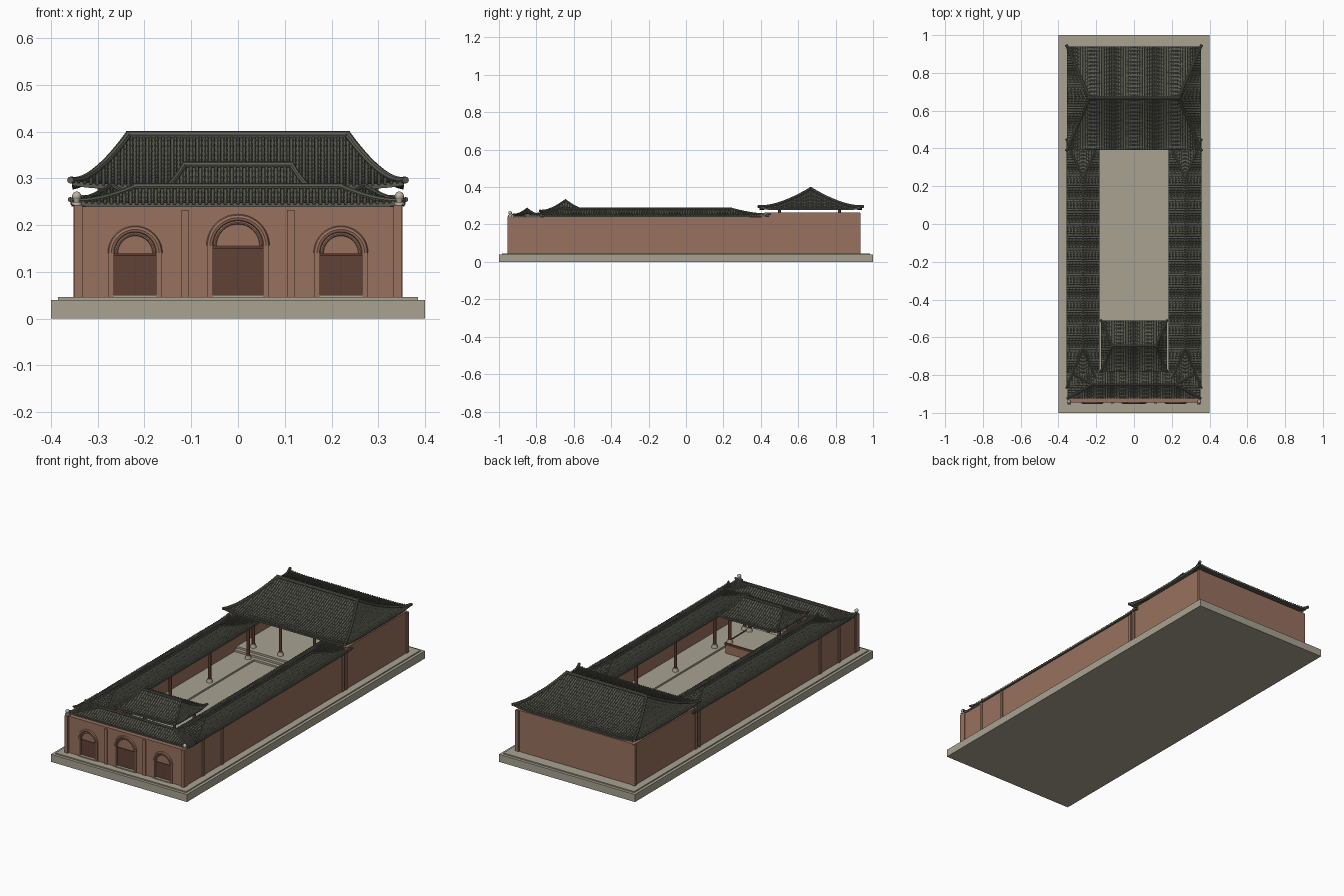
import bpy, bmesh, math
from mathutils import Vector, Matrix

if "Cube" in bpy.data.objects:
    bpy.data.objects.remove(bpy.data.objects["Cube"])


def mat(name, c):
    m = bpy.data.materials.new(name)
    m.diffuse_color = (*c, 1)
    m.use_nodes = True
    m.node_tree.nodes["Principled BSDF"].inputs["Base Color"].default_value = m.diffuse_color
    return m


WALL = mat("brick_red_wall", (.314, .165, .114))
STONE = mat("pale_stone", (.392, .362, .283))
TILE = mat("grey_roof_tile", (.107, .109, .084))
DOOR = mat("dark_door_wood", (.116, .055, .038))
TIMBER = mat("red_brown_timber", (.110, .042, .027))
PALE = mat("finial_stone", (.50, .47, .40))


def finish(name, bm, m, smooth=False):
    me = bpy.data.meshes.new(name)
    bmesh.ops.recalc_face_normals(bm, faces=bm.faces)
    bm.to_mesh(me)
    bm.free()
    me.materials.append(m)
    ob = bpy.data.objects.new(name, me)
    bpy.context.collection.objects.link(ob)
    if smooth:
        bpy.ops.object.select_all(action='DESELECT')
        ob.select_set(True)
        bpy.context.view_layer.objects.active = ob
        bpy.ops.object.shade_smooth_by_angle(angle=math.radians(40))
    return ob


def boxes(name, m, items):
    """Each item is x0, x1, y0, y1, z0, z1."""
    bm = bmesh.new()
    for x0, x1, y0, y1, z0, z1 in items:
        M = Matrix.Translation(((x0+x1)/2, (y0+y1)/2, (z0+z1)/2)) @ Matrix.Diagonal((abs(x1-x0), abs(y1-y0), z1-z0, 1))
        bmesh.ops.create_cube(bm, size=1, matrix=M)
    return finish(name, bm, m)


def mirror(items):
    return items + [(-b, -a, c, d, e, f) for a, b, c, d, e, f in items]


def cone(bm, x, y, z0, z1, r0, r1, n=12):
    bmesh.ops.create_cone(bm, cap_ends=True, segments=n, radius1=r0, radius2=r1, depth=z1-z0,
                          matrix=Matrix.Translation((x, y, (z0+z1)/2)))


def sweep(bm, pts, r, ref=Vector((0, 0, 1)), n=8):
    rings = []
    for i, p in enumerate(pts):
        d = pts[min(i+1, len(pts)-1)] - pts[max(i-1, 0)]
        side = d.cross(ref).normalized()
        up = side.cross(d).normalized()
        rings.append([bm.verts.new(p + side*r*math.cos(2*math.pi*k/n) + up*r*math.sin(2*math.pi*k/n)) for k in range(n)])
    for a, b in zip(rings, rings[1:]):
        for k in range(n):
            bm.faces.new((a[k], a[(k+1) % n], b[(k+1) % n], b[k]))
    bm.faces.new(rings[0])
    bm.faces.new(rings[-1])


def roof(name, cx, cy, xe, ye, xr, z0, h, up, turn=0, tube=.006, step=.0135):
    """Curved hip roof: eave half sizes xe, ye; ridge half length xr."""
    T = Matrix.Translation((cx, cy, 0)) @ Matrix.Rotation(turn, 4, 'Z')
    lx = lambda t: xe + (xr - xe)*t
    ly = lambda t: ye*(1 - t)

    def point(k, a, t):
        half, out = (lx(t), ly(t)) if k % 2 == 0 else (ly(t), lx(t))
        s = min(1, abs(a)/half) if half > 1e-6 else 1
        z = z0 + h*max(t, 0)**1.55 + up*s**8*(1-t)**3
        return T @ Matrix.Rotation(k*math.pi/2, 4, 'Z') @ Vector((a, -out, z))

    # curved roof sheet
    bm = bmesh.new()
    NT, NS = 10, 24
    for k in range(4):
        g = [[bm.verts.new(point(k, (2*i/NS-1)*(lx(j/NT) if k % 2 == 0 else ly(j/NT)), j/NT))
              for i in range(NS+1)] for j in range(NT+1)]
        for j in range(NT):
            for i in range(NS):
                bm.faces.new((g[j][i], g[j][i+1], g[j+1][i+1], g[j+1][i]))
    bmesh.ops.remove_doubles(bm, verts=bm.verts, dist=1e-5)
    bmesh.ops.dissolve_degenerate(bm, edges=bm.edges, dist=1e-5)
    ob = finish(name + "_sheet", bm, TILE)
    sol = ob.modifiers.new("thickness", 'SOLIDIFY')
    sol.thickness, sol.offset = .007, -1

    # overlapping barrel tiles in rows down each slope
    bm = bmesh.new()
    for k in range(4):
        e, top, run = (xe, xr, ye) if k % 2 == 0 else (ye, 0, xe - xr)
        n = round(2*e/step)
        for i in range(n):
            a = -e + (i + .5)*2*e/n
            tm = min(1, (e - abs(a))/(e - top))
            ns = max(1, math.ceil(tm*run/.02))
            U = (T @ Matrix.Rotation(k*math.pi/2, 4, 'Z')).to_3x3() @ Vector((1, 0, 0))
            for j in range(ns):
                rings = []
                for t, r in ((tm*j/ns, .0050), (tm*(j+1)/ns, .0038)):
                    p = point(k, a, t)
                    rings.append([bm.verts.new(p + U*r*c + Vector((0, 0, r*s)))
                                  for c, s in ((-1, -.2), (-.55, .85), (.55, .85), (1, -.2))])
                lo, hi = rings
                for q in range(3):
                    bm.faces.new((lo[q], lo[q+1], hi[q+1], hi[q]))
                bm.faces.new(lo)
    finish(name + "_tiles", bm, TILE)

    # main ridge and four hip ridges
    bm = bmesh.new()
    lift = Vector((0, 0, tube*.5))
    sweep(bm, [T @ Vector((x, 0, z0 + h + tube*.5)) for x in (-xr-.004, -xr*.8, xr*.8, xr+.004)], tube*1.15)
    for k in range(4):
        for_t = [-.03 + 1.03*j/12 for j in range(13)]
        sweep(bm, [point(k, lx(t) if k % 2 == 0 else ly(t), t) + lift for t in for_t], tube)
    finish(name + "_ridges", bm, TILE, True)


# stone plinth, gallery floors and hall steps
boxes("plinth", STONE, [(-.4, .4, -1, 1, 0, .04), (-.385, .385, -.985, .985, .04, .046)])
boxes("gallery_floor", STONE, mirror([(.2, .33, -.92, .45, .046, .055)]))
boxes("hall_floor", STONE, [(-.33, .33, .46, .91, .046, .075), (-.33, .33, .44, .46, .046, .065),
                            (-.33, .33, .42, .44, .046, .055)])

# outer walls, the front one built around three doorways
F, B = -.945, -.92
front = [(.053, .175, F, B, .046, .24), (.265, .35, F, B, .046, .24), (.175, .265, F, B, .14, .24)]
boxes("front_wall", WALL, mirror(front) + [(-.053, .053, F, B, .156, .24)])
boxes("side_walls", WALL, mirror([(.33, .347, B, .42, .046, .24), (.33, .347, .42, .93, .046, .265)]))
boxes("back_wall", WALL, [(-.33, .33, .91, .928, .046, .265)])
boxes("front_pilasters", WALL, mirror([(.105, .121, -.951, F, .046, .232), (.333, .351, -.955, -.925, .046, .243)]))
boxes("side_pilasters", WALL, mirror([(.34, .352, y-.008, y+.008, .046, .238) for y in (-.79, -.63, .385)]
      + [(.335, .352, .915, .932, .046, .262), (.34, .352, .405, .421, .046, .262)]))

# doors, jambs, thresholds and arch mouldings
doors = [(-.22, .045, .057, .14), (0, .053, .066, .156), (.22, .045, .057, .14)]
boxes("doors", DOOR, [(x-w, x+w, -.937, -.925, .046, z) for x, w, o, z in doors])
boxes("door_leaf_gaps", TIMBER, [(x-.001, x+.001, -.939, -.937, .05, z) for x, w, o, z in doors])
boxes("door_lintels", TIMBER, [(x-w, x+w, -.944, -.937, z-.006, z) for x, w, o, z in doors])
boxes("door_jambs", WALL, [b for x, w, o, z in doors for b in
      ((x-o, x-w, -.950, F, .046, z), (x+w, x+o, -.950, F, .046, z))])
boxes("thresholds", STONE, [(x-w, x+w, -.952, -.93, .046, .051) for x, w, o, z in doors])
bm = bmesh.new()
for x, w, o, z in doors:
    for r, th in ((o-.006, .0075), (o-.016, .004)):
        sweep(bm, [Vector((x + r*math.cos(a), F, z + r*math.sin(a)))
                   for a in [math.pi*i/20 for i in range(21)]], th, Vector((0, 1, 0)))
finish("door_arches", bm, WALL, True)

# corner finials
bm = bmesh.new()
for s in (-1, 1):
    cone(bm, s*.345, -.94, .243, .25, .011, .011)
    cone(bm, s*.345, -.94, .25, .256, .006, .008)
    bmesh.ops.create_uvsphere(bm, u_segments=12, v_segments=8, radius=.01,
                              matrix=Matrix.Translation((s*.345, -.94, .262)))
finish("corner_finials", bm, PALE, True)

# stage under the small front roof
boxes("stage_base", WALL, [(-.16, .16, -.78, -.56, .046, .095)])
boxes("stage_floor", STONE, [(-.157, .157, -.777, -.563, .095, .1)])
boxes("stage_edge", TIMBER, [(-.163, .163, -.563, -.557, .09, .103)]
      + mirror([(.157, .163, -.78, -.56, .09, .103)]))

# timber columns on stone bases: x, y, floor, top
cols = []
for s in (-1, 1):
    cols += [(s*.23, y, .055, .25) for y in (-.82, -.57, -.24, .09, .415)]
    cols += [(s*x, y, .075, .3) for x in (.1, .26) for y in (.5, .82)]
    cols += [(s*.145, y, .1, .27) for y in (-.575, -.74)]
    cols += [(s*.09, -.82, .046, .25)]
bm, bs = bmesh.new(), bmesh.new()
for x, y, a, b in cols:
    cone(bm, x, y, a, b, .008, .008)
    cone(bs, x, y, a, a+.018, .016, .011)
finish("columns", bm, TIMBER, True)
finish("column_bases", bs, STONE, True)

# beams carrying the roofs
boxes("gallery_beams", TIMBER, mirror([(.225, .235, -.82, .43, .228, .242)]))
boxes("front_gallery_beam", TIMBER, [(-.23, .23, -.825, -.815, .228, .242)])
boxes("hall_beams", TIMBER, [(-.3, .3, y-.006, y+.006, .272, .29) for y in (.5, .82)])
boxes("stage_beams", TIMBER, [(-.15, .15, y-.005, y+.005, .248, .262) for y in (-.575, -.74)]
      + mirror([(.14, .15, -.74, -.575, .248, .262)]))

# roofs
roof("hall_roof", 0, .667, .355, .274, .235, .283, .106, .009, tube=.0075)
for s, n in ((-1, "left"), (1, "right")):
    roof(n + "_gallery_roof", s*.27, -.21, .655, .087, .45, .247, .036, .005, turn=math.pi/2, tube=.005)
roof("front_gallery_roof", 0, -.85, .352, .073, .22, .244, .036, .006, tube=.006)
roof("stage_roof", 0, -.645, .175, .135, .115, .262, .064, .008, tube=.006)
